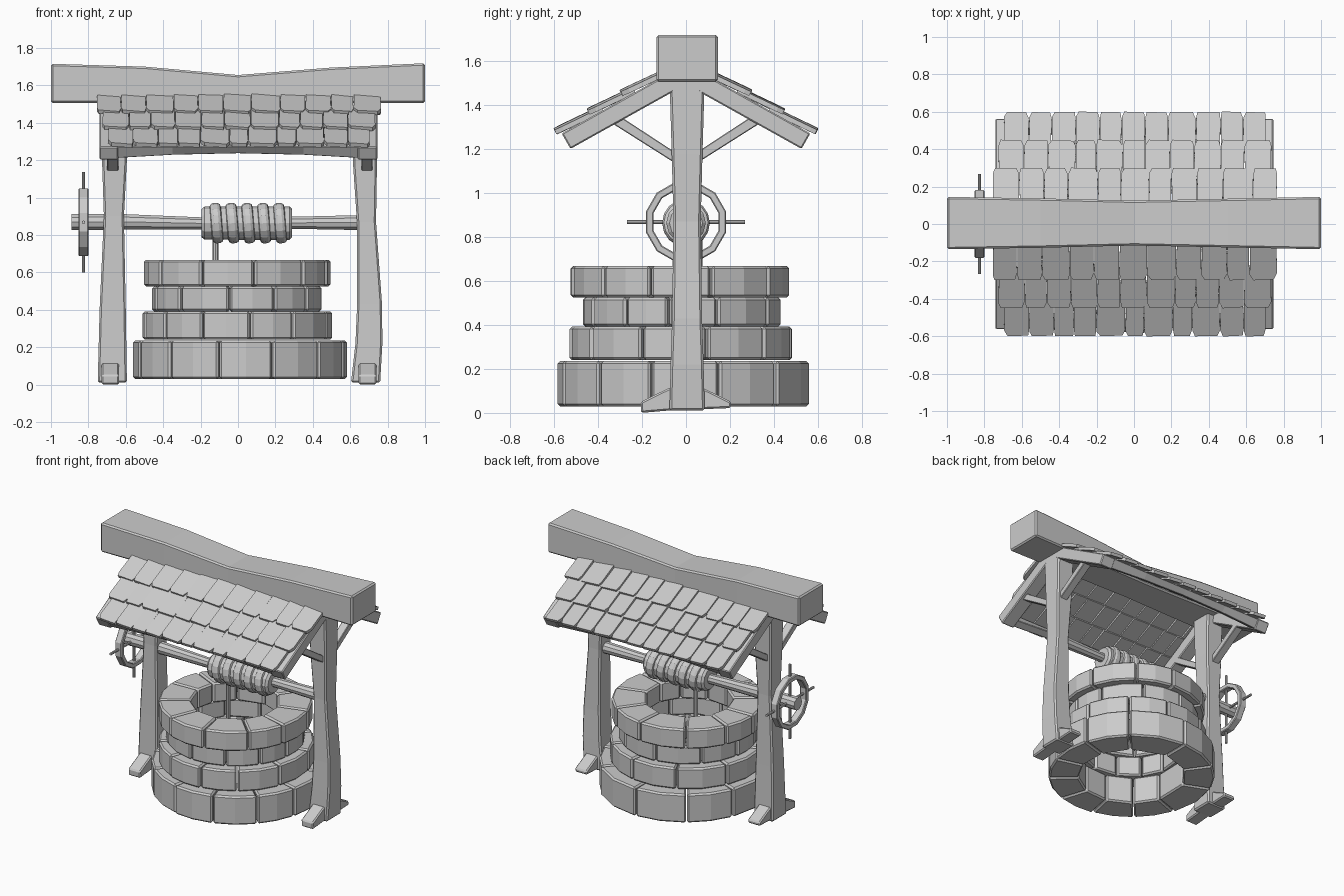
import bpy, bmesh, math, random
from mathutils import Vector, Matrix

if "Cube" in bpy.data.objects:
    bpy.data.objects.remove(bpy.data.objects["Cube"])

random.seed(4)


def make_object(name, bm, bevel=0.0):
    bmesh.ops.recalc_face_normals(bm, faces=bm.faces)
    me = bpy.data.meshes.new(name)
    bm.to_mesh(me)
    bm.free()
    ob = bpy.data.objects.new(name, me)
    bpy.context.collection.objects.link(ob)
    if bevel:
        m = ob.modifiers.new("bevel", 'BEVEL')
        m.width = bevel
        m.segments = 1
        m.limit_method = 'ANGLE'
        m.angle_limit = math.radians(40)
    return ob


def loft(bm, rings, closed=False):
    """Skin a series of equal point rings, capped unless closed."""
    vs = [[bm.verts.new(p) for p in r] for r in rings]
    n = len(vs[0])
    pairs = list(zip(vs, vs[1:])) + ([(vs[-1], vs[0])] if closed else [])
    for a, b in pairs:
        for i in range(n):
            j = (i + 1) % n
            bm.faces.new((a[i], a[j], b[j], b[i]))
    if not closed:
        bm.faces.new(vs[0])
        bm.faces.new(vs[-1])


def rect_z(x0, x1, y0, y1, z):
    return [(x0, y0, z), (x1, y0, z), (x1, y1, z), (x0, y1, z)]


def rect_x(x, y0, y1, z0, z1):
    return [(x, y0, z0), (x, y1, z0), (x, y1, z1), (x, y0, z1)]


def circle_x(x, r, y, z, n, turn=0.0):
    return [(x, y + r * math.cos(turn + 2 * math.pi * i / n),
             z + r * math.sin(turn + 2 * math.pi * i / n)) for i in range(n)]


def prism_x(bm, x0, x1, yz):
    """Extrude a side-view outline from x0 to x1."""
    loft(bm, [[(x, y, z) for y, z in yz] for x in (x0, x1)])


# Sagging ridge beam
bm = bmesh.new()
loft(bm, [rect_x(x, -w, w + 0.01, 1.505, t) for x, w, t in
          ((-1, .135, 1.715), (-.5, .127, 1.70), (0, .115, 1.655), (.5, .125, 1.695), (1, .135, 1.718))])
make_object("ridge_beam", bm, 0.01)

# Crooked posts: x range, half depth, height
posts = {
    "left_post": ((-.75, -.594, .08, .01), (-.74, -.60, .07, .4), (-.717, -.61, .062, .9),
                  (-.727, -.594, .07, 1.2), (-.73, -.59, .08, 1.52)),
    "right_post": ((.604, .76, .08, .01), (.628, .772, .075, .22), (.637, .77, .068, .43),
                   (.636, .738, .062, .87), (.615, .743, .07, 1.18), (.605, .745, .08, 1.52)),
}
for name, secs in posts.items():
    bm = bmesh.new()
    loft(bm, [rect_z(a, b, .005 - d, .005 + d, z) for a, b, d, z in secs])
    make_object(name, bm, 0.01)

# Wedge feet, rafters and braces, front and back at each post
for side, fx, rx, bx in (("left", (-.73, -.635), (-.74, -.64), (-.70, -.64)),
                         ("right", (.645, .74), (.64, .745), (.66, .72))):
    for end, s in (("front", -1), ("back", 1)):
        bm = bmesh.new()
        prism_x(bm, *fx, [(s * y, z) for y, z in ((.03, .015), (.204, 0 if s < 0 else .022), (.206, .05), (.08, .112), (.03, .115))])
        make_object(f"{side}_{end}_foot", bm, 0.008)
        bm = bmesh.new()
        prism_x(bm, *rx, [(s * y, z) for y, z in ((.04, 1.47), (.525, 1.20), (.565, 1.27), (.04, 1.565))])
        make_object(f"{side}_{end}_rafter", bm, 0.006)
        bm = bmesh.new()
        prism_x(bm, *bx, [(s * y, z) for y, z in ((.05, 1.135), (.05, 1.185), (.31, 1.355), (.35, 1.325))])
        make_object(f"{side}_{end}_brace", bm, 0.004)

# Bowed eave boards
for end, s in (("front", -1), ("back", 1)):
    bm = bmesh.new()
    loft(bm, [[(x, s * y, z) for y, z in ((.475, 1.232 + b), (.522, 1.205 + b), (.56, 1.27), (.51, 1.298))]
              for x, b in ((-.735, 0), (-.35, .022), (0, .03), (.35, .022), (.74, 0))])
    make_object(f"{end}_eave_board", bm, 0.004)

# Three overlapping shingle rows per slope: x range, head (y,z), tail (y,z)
rows = (((-.755, .765), (.09, 1.562), (.303, 1.462)),
        ((-.725, .735), (.24, 1.478), (.452, 1.377)),
        ((-.695, .705), (.385, 1.393), (.603, 1.288)))
for end, s in (("front", -1), ("back", 1)):
    bm = bmesh.new()
    for (xa, xb), (hy, hz), (ty, tz) in rows:
        n = 11
        cuts = [xa + (xb - xa) * (i + (random.uniform(-.12, .12) if 0 < i < n else 0)) / n for i in range(n + 1)]
        d = Vector((0, s * (ty - hy), tz - hz))
        up = Vector((0, s * (hz - tz), ty - hy)).normalized()
        for a, b in zip(cuts, cuts[1:]):
            w = b - a
            j = [random.uniform(-.007, .007) for _ in range(4)]
            ca, cb = random.uniform(.08, .2), random.uniform(.08, .2)
            outline = ((a + .003, 0), (b - .003, 0), (b - .001, .9 - cb * .4), (b - w * .08 + j[0], .98 + j[1]),
                       (a + w * .1 + j[2], .98 + j[3]), (a + .001, .9 - ca * .4))
            roll = random.uniform(.03, .09)
            top = [Vector((x, s * hy, hz)) + d * v + up * ((a + w / 2 - x) * roll) for x, v in outline]
            loft(bm, [top, [p - up * .022 for p in top]])
    make_object(f"{end}_shingles", bm)

# Well courses of separate stones: z range, outer and inner radius, centre
courses = ((.03, .235, .567, .365, .01, -.012), (.24, .392, .507, .34, 0, -.02),
           (.392, .525, .453, .33, -.003, -.02), (.525, .667, .50, .29, -.005, -.025))
for k, (z0, z1, ro, ri, cx, cy) in enumerate(courses):
    bm = bmesh.new()
    n = 11
    wts = [random.uniform(.8, 1.25) for _ in range(n)]
    a = -math.pi / 2 - .2 + k * .33
    for wt in wts:
        step = 2 * math.pi * wt / sum(wts)
        gap = .004 / ro
        angs = [a + gap + (step - 2 * gap) * t for t in (0, .5, 1)]
        r = ro + random.uniform(-.004, .006)
        pts = [(cx + r * math.cos(t), cy + r * math.sin(t)) for t in angs]
        pts += [(cx + ri * math.cos(t), cy + ri * math.sin(t)) for t in (angs[2], angs[0])]
        loft(bm, [[(x, y, z) for x, y in pts] for z in (z0, z1)])
        a += step
    make_object(f"stone_course_{k + 1}", bm, 0.011)

# Winding axle, slightly bent
bm = bmesh.new()
loft(bm, [circle_x(x, r, 0, z, 10) for x, r, z in
          ((-.89, .045, .868), (-.60, .043, .87), (-.2, .034, .862), (.3, .034, .865), (.66, .042, .866))])
make_object("axle", bm)

# Rope drum with tilted coils
bm = bmesh.new()
loft(bm, [circle_x(x, r, 0, .863, 12) for x, r in ((-.195, .075), (-.18, .088), (.275, .09), (.29, .075))])
make_object("drum", bm)
bm = bmesh.new()
N = 16
for x in (-.115, -.03, .055, .14, .225):
    start = len(bm.verts)
    loft(bm, [circle_x(x + dx, r, 0, .863, N) for dx, r in
              ((-.032, .08), (-.026, .1), (-.012, .108), (.012, .108), (.026, .1), (.032, .08))])
    bm.verts.ensure_lookup_table()
    bmesh.ops.rotate(bm, verts=bm.verts[start:], cent=(x, 0, .863), matrix=Matrix.Rotation(math.radians(-5), 3, 'Y'))
make_object("rope_coils", bm)

# Rope hanging into the well
bm = bmesh.new()
loft(bm, [[(-.12 + .016 * math.cos(i * math.pi / 4), .06 + .016 * math.sin(i * math.pi / 4), z) for i in range(8)]
          for z in (.25, .82)])
make_object("hanging_rope", bm)

# Hand wheel: faceted rim and crossing spokes
bm = bmesh.new()
t = math.radians(15)
loft(bm, [circle_x(x, r, 0, .868, 12, t) for x, r in
          ((-.852, .188), (-.80, .188), (-.80, .153), (-.852, .153))], closed=True)
make_object("wheel_rim", bm, 0.005)
bm = bmesh.new()
for axis in 'XY':
    rot = Matrix.Translation((-.826, 0, .868)) @ (Matrix.Rotation(math.pi / 2, 4, 'X') if axis == 'Y' else Matrix())
    bmesh.ops.create_cone(bm, cap_ends=True, segments=8, radius1=.009, radius2=.009, depth=.535, matrix=rot)
make_object("wheel_spokes", bm)
